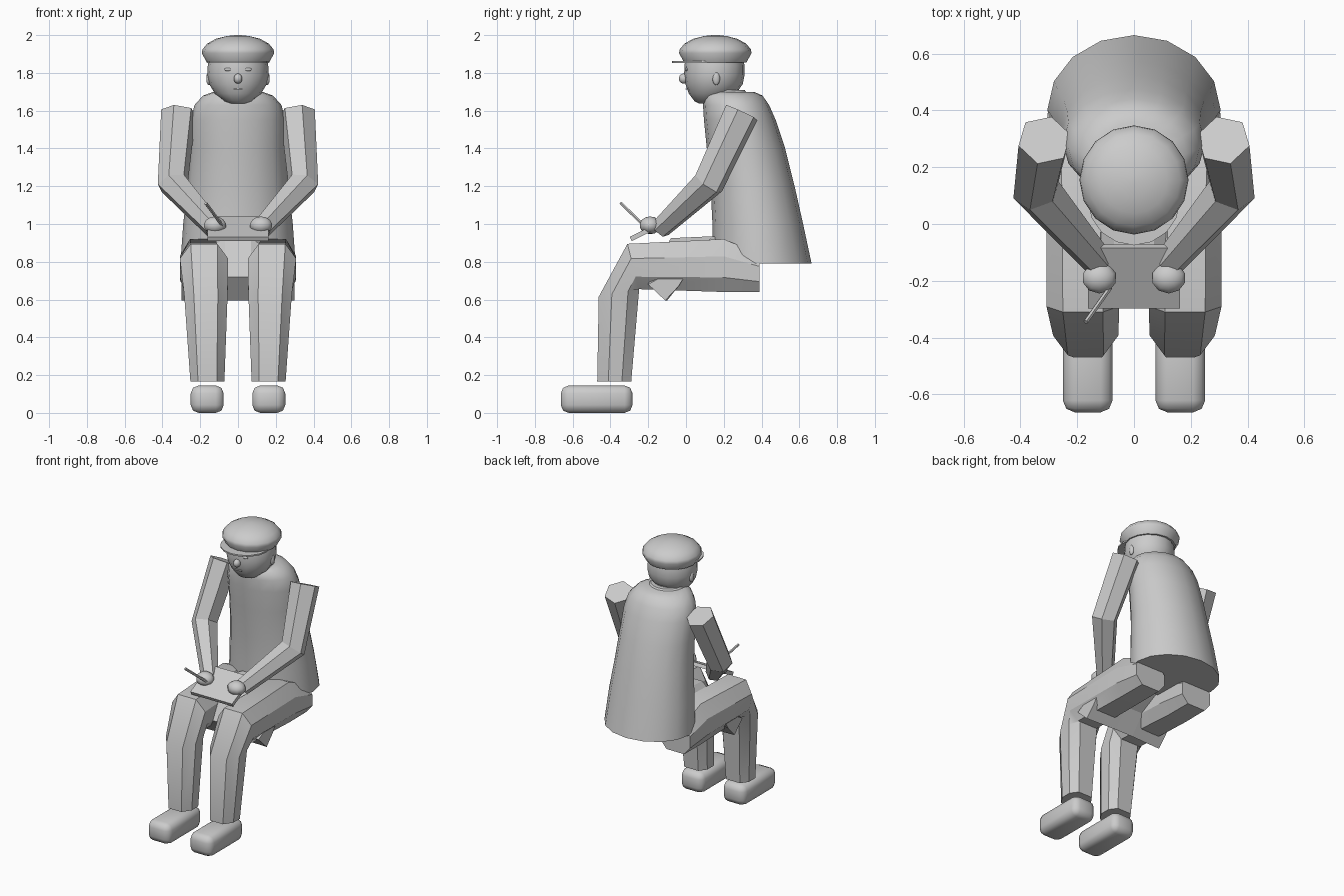
import bpy, bmesh, math
from mathutils import Vector, Matrix

if "Cube" in bpy.data.objects:
    bpy.data.objects.remove(bpy.data.objects["Cube"])

grey = bpy.data.materials.new("plain grey")
grey.diffuse_color = (0.6, 0.6, 0.6, 1)
grey.use_nodes = True
grey.node_tree.nodes["Principled BSDF"].inputs["Base Color"].default_value = grey.diffuse_color


def finish(name, bm, angle=35):
    bmesh.ops.recalc_face_normals(bm, faces=bm.faces)
    me = bpy.data.meshes.new(name)
    bm.to_mesh(me)
    bm.free()
    ob = bpy.data.objects.new(name, me)
    bpy.context.collection.objects.link(ob)
    me.materials.append(grey)
    bpy.ops.object.select_all(action='DESELECT')
    bpy.context.view_layer.objects.active = ob
    ob.select_set(True)
    if angle:
        bpy.ops.object.shade_smooth_by_angle(angle=math.radians(angle))
    return ob


def loft(name, rings, angle=35):
    """Skin closed rings of equal point count and cap both ends."""
    bm = bmesh.new()
    vs = [[bm.verts.new(p) for p in r] for r in rings]
    n = len(vs[0])
    for a, b in zip(vs, vs[1:]):
        for i in range(n):
            bm.faces.new((a[i], a[(i + 1) % n], b[(i + 1) % n], b[i]))
    bm.faces.new(vs[0])
    bm.faces.new(vs[-1])
    return finish(name, bm, angle)


def oval(z, rx, y0, y1, n=16, tilt=0.0):
    cy, ry = (y0 + y1) / 2, (y1 - y0) / 2
    pts = []
    for i in range(n):
        a = 2 * math.pi * i / n
        pts.append((rx * math.cos(a), cy + ry * math.sin(a), z + tilt * math.sin(a)))
    return pts


def tube(name, path, radii, n=6, angle=0, turn=0.0):
    path = [Vector(p) for p in path]
    rings = []
    for i, p in enumerate(path):
        a = (path[i] - path[i - 1]).normalized() if i else Vector()
        b = (path[i + 1] - path[i]).normalized() if i < len(path) - 1 else Vector()
        t = (a + b).normalized()
        u = (Vector((1, 0, 0)) - t * t.x).normalized()
        v = t.cross(u)
        rings.append([p + radii[i] * (u * math.cos(k) + v * math.sin(k))
                      for k in (turn + 2 * math.pi * j / n for j in range(n))])
    return loft(name, rings, angle)


def ball(name, loc, size, seg=12, rot=(0, 0, 0)):
    bm = bmesh.new()
    bmesh.ops.create_uvsphere(bm, u_segments=seg, v_segments=max(6, seg // 2 + 2), radius=1)
    ob = finish(name, bm, 80)
    ob.location, ob.scale, ob.rotation_euler = loc, size, rot
    return ob


def box(name, loc, size, rot=(0, 0, 0), bevel=0.0):
    bm = bmesh.new()
    bmesh.ops.create_cube(bm, size=1, matrix=Matrix.Diagonal((*size, 1)))
    if bevel:
        bmesh.ops.bevel(bm, geom=bm.edges[:], offset=bevel, segments=2,
                        profile=0.5, affect='EDGES')
    ob = finish(name, bm, 50 if bevel else 0)
    ob.location, ob.rotation_euler = loc, rot
    return ob


# Coat: flared at the hem, rounded at the shoulders
loft("coat", [oval(*r) for r in (
    (0.79, 0.305, 0.14, 0.665), (1.0, 0.29, 0.14, 0.62), (1.2, 0.268, 0.13, 0.575),
    (1.4, 0.255, 0.11, 0.525), (1.55, 0.25, 0.095, 0.475), (1.63, 0.23, 0.09, 0.44),
    (1.68, 0.185, 0.09, 0.405), (1.70, 0.13, 0.11, 0.36))], 50)
loft("collar", [oval(1.67, 0.14, 0.085, 0.34), oval(1.71, 0.11, 0.10, 0.31)], 40)
loft("neck", [oval(1.66, 0.09, 0.11, 0.29), oval(1.78, 0.09, 0.1, 0.27)], 40)

# Head narrows toward the chin
loft("head", [oval(*r) for r in (
    (1.637, 0.035, 0.07, 0.15), (1.65, 0.075, 0.045, 0.20), (1.69, 0.122, 0.015, 0.265),
    (1.74, 0.152, -0.003, 0.30), (1.79, 0.163, -0.01, 0.31),
    (1.84, 0.16, -0.008, 0.31), (1.89, 0.15, 0.0, 0.30))], 60)
ball("nose", (0, -0.012, 1.77), (0.024, 0.026, 0.027), 10)
box("mouth", (0, 0.008, 1.715), (0.05, 0.02, 0.006))
for s in (-1, 1):
    ball("ear", (s * 0.155, 0.16, 1.77), (0.014, 0.02, 0.035), 10)
    ball("eye", (s * 0.052, 0.004, 1.818), (0.022, 0.009, 0.009), 10)

# Flat cap and its peak
loft("cap", [oval(z, r, 0.155 - r, 0.155 + r) for z, r in (
    (1.855, 0.165), (1.905, 0.192), (1.925, 0.188), (1.955, 0.163),
    (1.98, 0.118), (1.995, 0.06), (2.0, 0.015))], 40)
loft("cap_peak", [oval(1.852, 0.162, -0.075, 0.24), oval(1.862, 0.162, -0.075, 0.24)], 30)

# Lap of the coat, spread between and under the thighs
inner = [(0.3, 0.9), (0.14, 0.935), (-0.08, 0.925), (-0.2, 0.72), (-0.1, 0.595), (0.0, 0.72)]
outer = [(0.06, 0.83), (0.03, 0.83), (-0.04, 0.77), (-0.2, 0.68), (-0.11, 0.595), (-0.04, 0.67)]
loft("coat_lap", [[(x, y, z) for y, z in sec] for x, sec in (
    (-0.3, outer), (-0.07, inner), (0.07, inner), (0.3, outer))], 0)

shape = [(-0.55, 1), (0.55, 1), (1, 0.35), (1, -0.45), (0.6, -1), (-0.6, -1), (-1, -0.45), (-1, 0.35)]
for s in (-1, 1):
    # Trouser leg: centre x, half width, centre y z, half depth vector
    rings = []
    for cx, hw, cy, cz, hy, hz in (
            (0.19, 0.115, 0.39, 0.74, 0, 0.10), (0.19, 0.118, 0.2, 0.78, 0, 0.14),
            (0.18, 0.128, -0.28, 0.775, -0.03, 0.12), (0.17, 0.115, -0.355, 0.635, -0.107, -0.02),
            (0.162, 0.09, -0.38, 0.165, -0.09, 0)):
        rings.append([(s * (cx + hw * a), cy + hy * b, cz + hz * b) for a, b in shape])
    loft("trouser_leg", rings, 32)
    box("shoe", (s * 0.163, -0.473, 0.0725), (0.175, 0.38, 0.145), bevel=0.042)
    # Six-sided sleeve and rounded hand
    tube("sleeve", [(s * 0.315, 0.295, 1.59), (s * 0.345, 0.12, 1.215), (s * 0.125, -0.135, 0.975)],
         (0.095, 0.085, 0.055), turn=math.radians(15 * s))
    ball("hand", (s * 0.122, -0.19, 0.993), (0.062, 0.056, 0.047), 10)

# Writing board and pencil
box("writing_board", (0, -0.185, 0.975), (0.325, 0.24, 0.025), (math.radians(27), 0, 0))
tube("pencil", [(-0.17, -0.345, 1.11), (-0.085, -0.225, 0.995)], (0.009, 0.009), 6)
